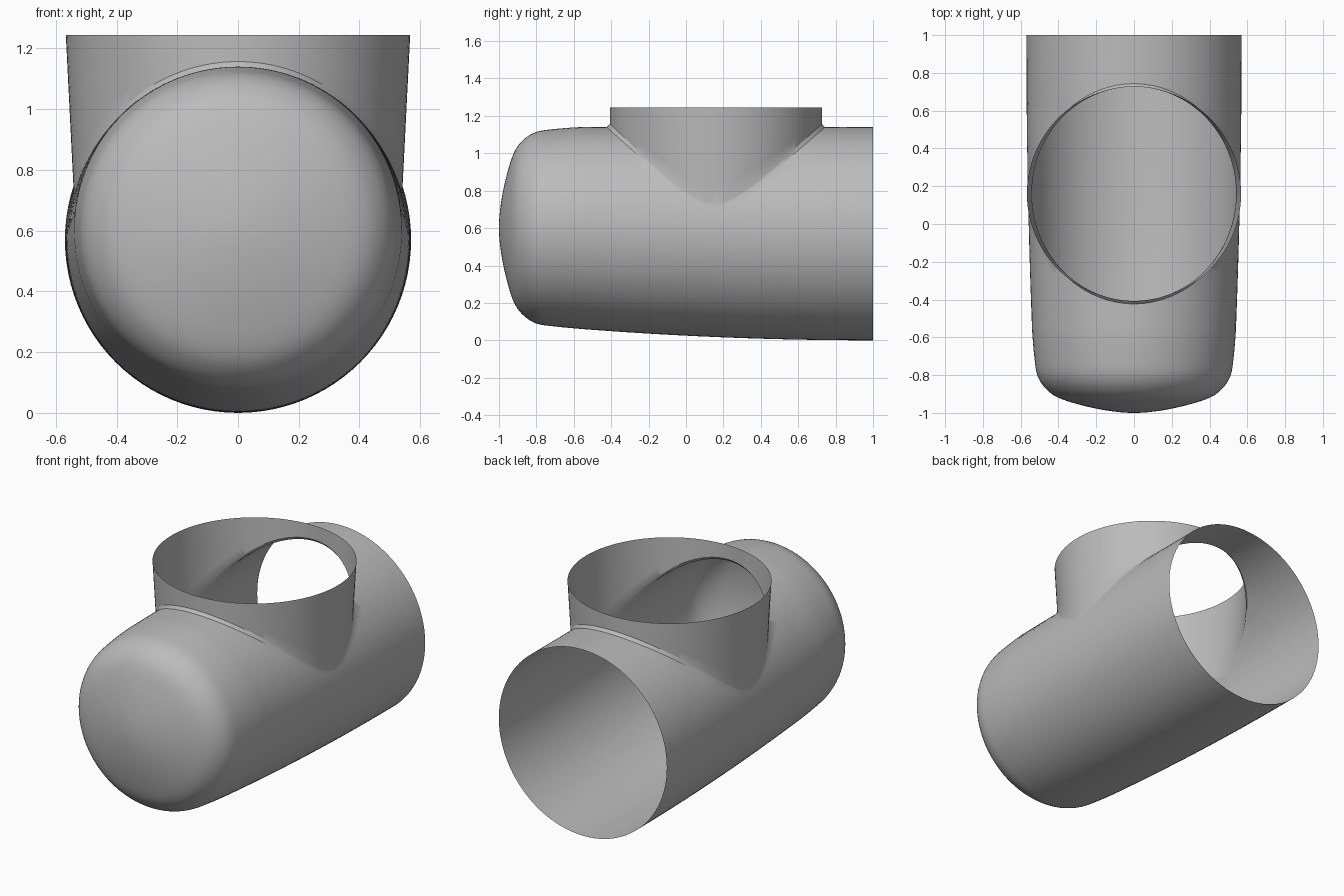
import bpy, bmesh, math
from mathutils import Vector

cube = bpy.data.objects.get("Cube")
if cube:
    bpy.data.objects.remove(cube)

COLS, ROWS, STEPS = 96, 28, 8
TOP, MID_Y = 1.14, 0.16          # crown height of the body, collar axis
FRONT, BACK = -0.56, 0.88        # extent of the panel holding the opening

grey = bpy.data.materials.new("plain grey")
grey.use_nodes = True
grey.diffuse_color = (0.5, 0.5, 0.5, 1)
grey.node_tree.nodes["Principled BSDF"].inputs["Base Color"].default_value = (0.5, 0.5, 0.5, 1)

bm = bmesh.new()


def radius(y):
    return 0.57 - 0.0125 * (1 - y) ** 2


def on_body(phi, y):
    r = radius(y)
    return Vector((r * math.sin(phi), y, TOP - r + r * math.cos(phi)))


def loft(rows, closed=False):
    grid = [[bm.verts.new(p) for p in row] for row in rows]
    for a, b in zip(grid, grid[1:]):
        n = len(a)
        for i in range(n if closed else n - 1):
            j = (i + 1) % n
            bm.faces.new((a[i], a[j], b[j], b[i]))
    return grid


def spline(a, b, c, d, t):
    return 0.5 * (2 * b + (c - a) * t + (2 * a - 5 * b + 4 * c - d) * t * t
                  + (3 * b - a - 3 * c + d) * t ** 3)


angles = [2 * math.pi * i / COLS for i in range(COLS)]
ys = [FRONT + (BACK - FRONT) * i / ROWS for i in range(ROWS + 1)]

# Rounded front end: stations of y, radius, centre height
stations = [Vector(s) for s in (
    (-0.42, 0.545, 0.595), (FRONT, radius(FRONT), TOP - radius(FRONT)),
    (-0.7, 0.528, 0.602), (-0.8, 0.512, 0.602), (-0.87, 0.469, 0.603),
    (-0.92, 0.4, 0.603), (-0.96, 0.275, 0.603), (-0.988, 0.14, 0.603),
    (-1, 0.004, 0.603), (-0.988, -0.14, 0.603))]
rings = []
for k in range(1, len(stations) - 2):
    for s in range(5):
        rings.append(spline(*stations[k - 1:k + 3], s / 5))
rings.append(stations[-2])
nose = loft([[(r * math.sin(a), y, c + r * math.cos(a)) for a in angles]
             for y, r, c in rings], True)
bm.faces.new(nose[-1])

# Lower half of the body and the open back end
loft([[on_body(math.pi / 2 + math.pi * i / (COLS // 2), y)
       for i in range(COLS // 2 + 1)] for y in ys])
loft([[on_body(a, BACK + (1 - BACK) * k / 3) for a in angles] for k in range(4)], True)

# Upper panel, spreading from the round opening to its rectangular border
half = COLS // 2
phis = [-math.pi / 2 + math.pi * i / half for i in range(half + 1)]
border = ([(p, FRONT) for p in phis[:-1]] + [(phis[-1], y) for y in ys[:-1]]
          + [(p, BACK) for p in phis[:0:-1]] + [(phis[0], y) for y in ys[:0:-1]])
opening, thetas = [], []
for phi, y in border:
    t = math.atan2(phi / (math.pi / 2), (y - MID_Y) / 0.72)
    hy = MID_Y + 0.583 * math.cos(t)
    opening.append((math.asin(0.541 * math.sin(t) / radius(hy)), hy))
    thetas.append(t)
loft([[on_body(h[0] + (b[0] - h[0]) * k / STEPS, h[1] + (b[1] - h[1]) * k / STEPS)
       for h, b in zip(opening, border)] for k in range(STEPS + 1)], True)

# Upright collar with a bevel that fades out at both sides
seam = [on_body(*h) for h in opening]
foot, rim = [], []
for p, t in zip(seam, thetas):
    fade = min(1, abs(math.cos(t)) * 1.2)
    foot.append(Vector((0.541 * math.sin(t), MID_Y + 0.567 * math.cos(t), p.z + 0.017 * fade)))
    rim.append(Vector((0.567 * math.sin(t), MID_Y + 0.567 * math.cos(t), 1.245)))
wall = [[f.lerp(r, k / 5) for f, r in zip(foot, rim)] for k in range(6)]
loft([seam] + wall, True)

# Weld the parts into one shell
bmesh.ops.remove_doubles(bm, verts=bm.verts, dist=0.0005)
bmesh.ops.recalc_face_normals(bm, faces=bm.faces)
if max(bm.faces, key=lambda f: -f.calc_center_median().y).normal.y > 0:
    bmesh.ops.reverse_faces(bm, faces=bm.faces)
mesh = bpy.data.meshes.new("pipe_tee")
bm.to_mesh(mesh)
bm.free()
mesh.materials.append(grey)
pipe = bpy.data.objects.new("pipe_tee", mesh)
bpy.context.collection.objects.link(pipe)
bpy.ops.object.select_all(action='DESELECT')
pipe.select_set(True)
bpy.context.view_layer.objects.active = pipe
bpy.ops.object.shade_smooth_by_angle(angle=math.radians(30))
